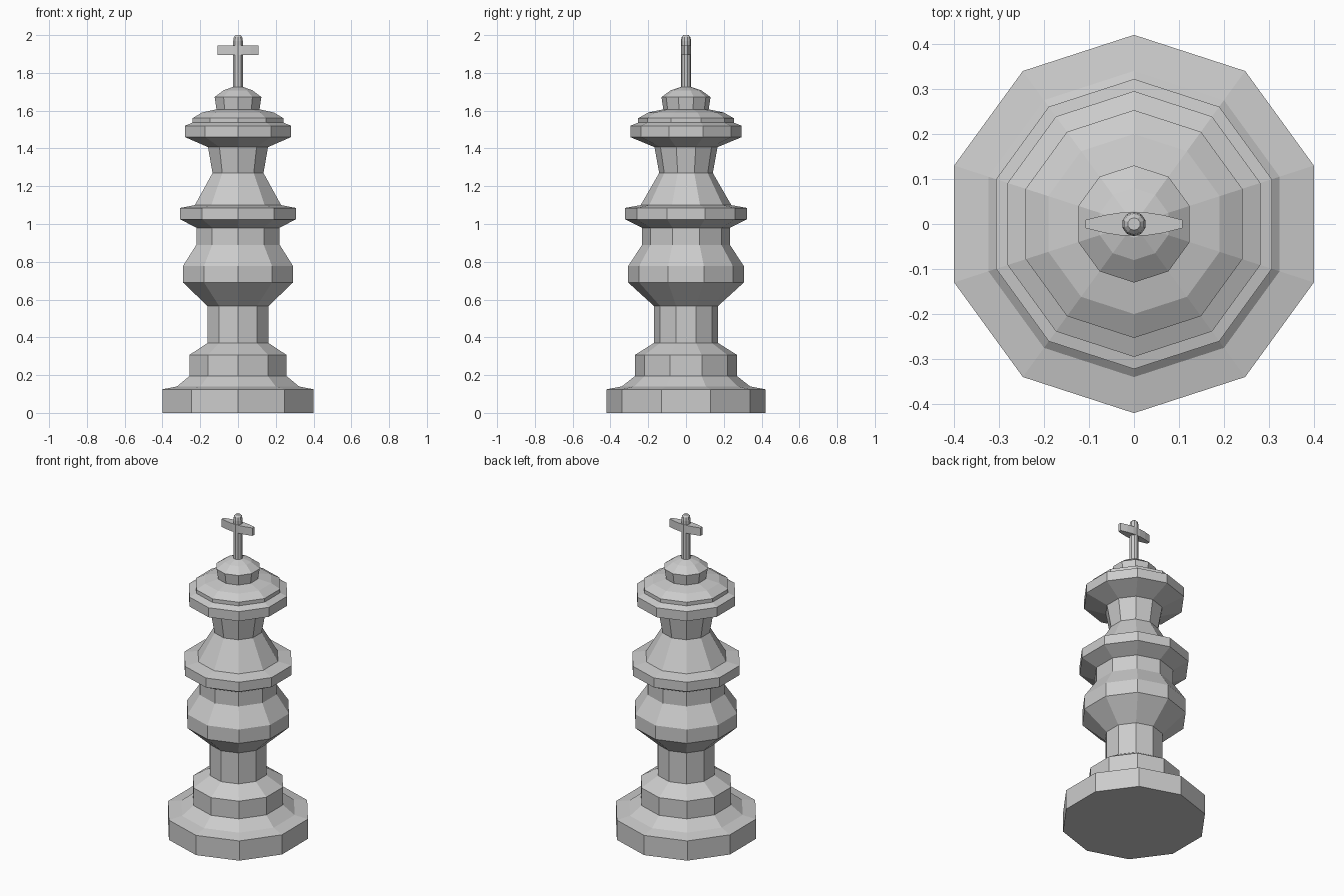
import bpy, bmesh, math

if "Cube" in bpy.data.objects:
    bpy.data.objects.remove(bpy.data.objects["Cube"])

SIDES = 10


def make_object(name, bm):
    bmesh.ops.recalc_face_normals(bm, faces=bm.faces[:])
    mesh = bpy.data.meshes.new(name)
    bm.to_mesh(mesh)
    bm.free()
    obj = bpy.data.objects.new(name, mesh)
    bpy.context.collection.objects.link(obj)
    return obj


def lathe(name, profile):
    """Faceted turned part from (radius, height) pairs, capped at both ends."""
    bm = bmesh.new()
    rings = []
    for r, z in profile:
        angles = [math.pi / 2 + 2 * math.pi * i / SIDES for i in range(SIDES)]
        rings.append([bm.verts.new((r * math.cos(a), r * math.sin(a), z)) for a in angles])
    for low, high in zip(rings, rings[1:]):
        for i in range(SIDES):
            j = (i + 1) % SIDES
            bm.faces.new((low[i], low[j], high[j], high[i]))
    bm.faces.new(rings[0][::-1])
    bm.faces.new(rings[-1])
    return make_object(name, bm)


# Turned body: foot, stem, bulb, collar, neck, crown and domed cap
lathe("turned_body", [
    (0.42, 0), (0.42, 0.125), (0.34, 0.14),
    (0.27, 0.195), (0.27, 0.307), (0.17, 0.37), (0.17, 0.566),
    (0.306, 0.69), (0.306, 0.778), (0.232, 0.89), (0.232, 0.98),
    (0.322, 1.025), (0.322, 1.085), (0.24, 1.10),
    (0.142, 1.27), (0.167, 1.407),
    (0.295, 1.46), (0.295, 1.52), (0.253, 1.537), (0.253, 1.56),
    (0.20, 1.59), (0.12, 1.607), (0.13, 1.672), (0.08, 1.708), (0.03, 1.725),
])

# Upright of the cross, with a tapered tip
lathe("cross_upright", [(0.027, 1.71), (0.027, 1.97), (0.023, 1.99), (0.014, 2.0)])

# Crossbar: lens-shaped outline, narrower at the ends
half = [(0.108, 0.009), (0.065, 0.02), (0.025, 0.026)]
front = half + [(-x, y) for x, y in reversed(half)]
outline = front + [(x, -y) for x, y in reversed(front)]
bm = bmesh.new()
face = bm.faces.new([bm.verts.new((x, y, 1.895)) for x, y in outline])
top = bmesh.ops.extrude_face_region(bm, geom=[face], use_keep_orig=True)["geom"]
bmesh.ops.translate(bm, vec=(0, 0, 0.05),
                    verts=[v for v in top if isinstance(v, bmesh.types.BMVert)])
make_object("crossbar", bm)
